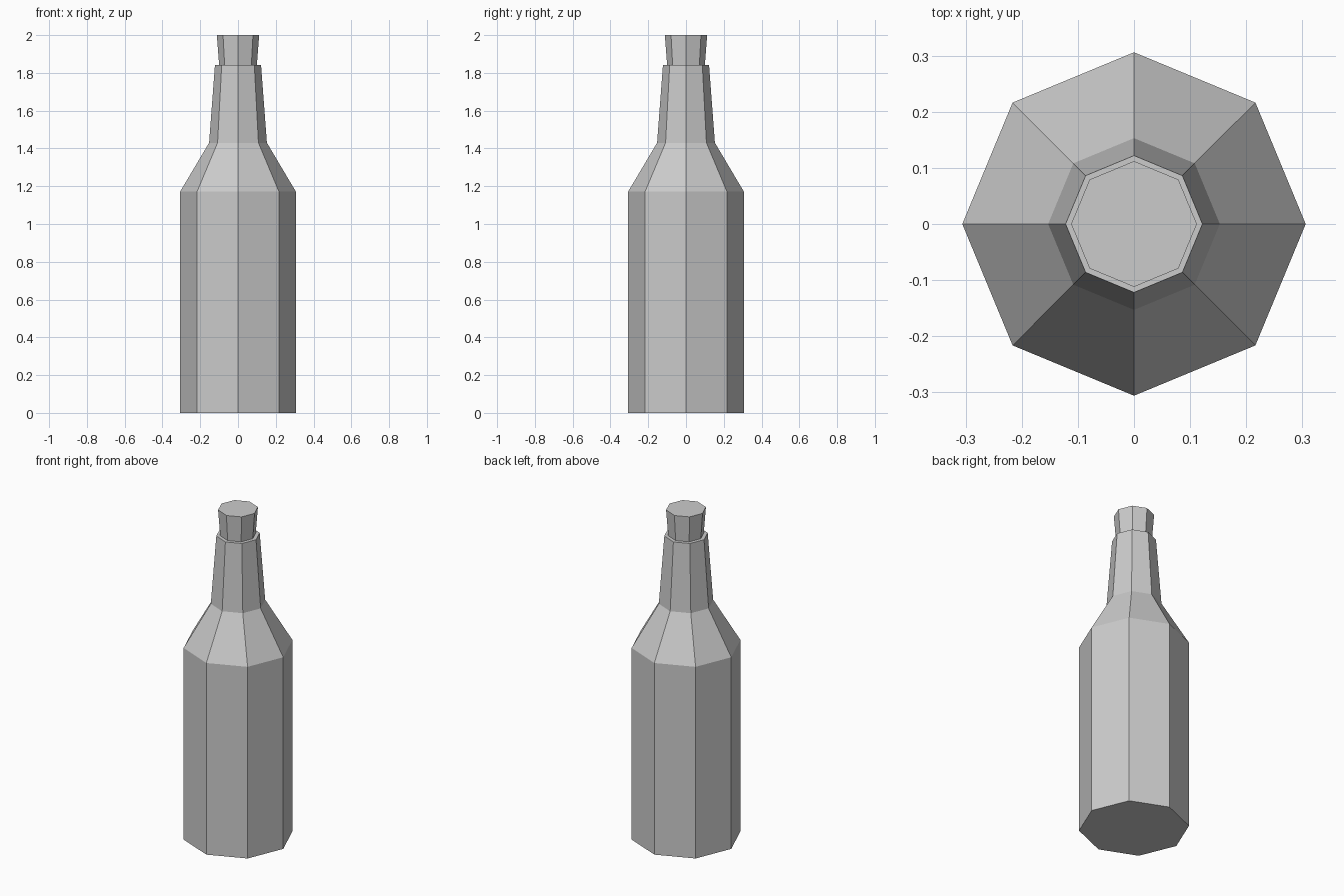
import bpy, bmesh
from math import cos, sin, pi

if "Cube" in bpy.data.objects:
    bpy.data.objects.remove(bpy.data.objects["Cube"])

SIDES = 8


def lathe(name, profile, cap_bottom=False, cap_top=False):
    """Turn a (radius, height) profile into a flat-faced eight-sided part."""
    bm = bmesh.new()
    rings = [[bm.verts.new((r * cos(2 * pi * i / SIDES), r * sin(2 * pi * i / SIDES), z))
              for i in range(SIDES)] for r, z in profile]
    for low, high in zip(rings, rings[1:]):
        for i in range(SIDES):
            j = (i + 1) % SIDES
            bm.faces.new((low[i], low[j], high[j], high[i]))
    if cap_bottom:
        bm.faces.new(rings[0][::-1])
    if cap_top:
        bm.faces.new(rings[-1])
    mesh = bpy.data.meshes.new(name)
    bm.to_mesh(mesh)
    bm.free()
    obj = bpy.data.objects.new(name, mesh)
    bpy.context.collection.objects.link(obj)
    return obj


# Bottle: body, shoulder, neck and the flat rim running in to the stopper
lathe("bottle", [(0.306, 0), (0.306, 1.172), (0.153, 1.43), (0.122, 1.842), (0.10, 1.842)],
      cap_bottom=True)

# Stopper: flares slightly towards its flat top
lathe("stopper", [(0.10, 1.842), (0.112, 2.0)], cap_top=True)
